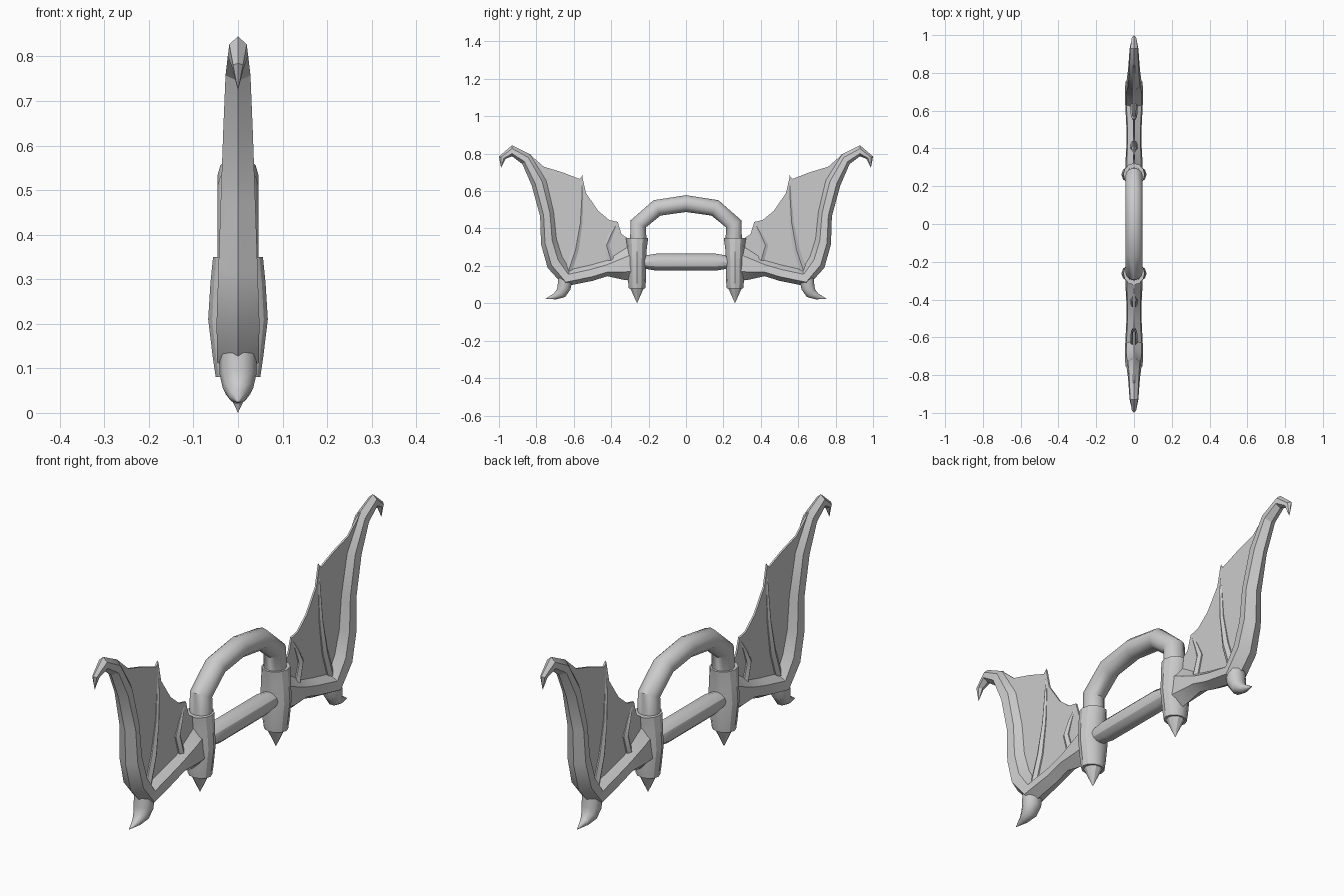
import bpy, bmesh
from math import cos, sin, pi, radians
from mathutils import Vector

cube = bpy.data.objects.get("Cube")
if cube:
    bpy.data.objects.remove(cube, do_unlink=True)

grey = bpy.data.materials.new("matte grey")
grey.use_nodes = True
colour = (0.6, 0.6, 0.6, 1)
grey.diffuse_color = colour
grey.node_tree.nodes["Principled BSDF"].inputs["Base Color"].default_value = colour


def finish(name, bm, mirror=True, angle=30):
    """Turn a bmesh into a shaded object, mirrored from back to front."""
    bmesh.ops.recalc_face_normals(bm, faces=bm.faces)
    mesh = bpy.data.meshes.new(name)
    bm.to_mesh(mesh)
    bm.free()
    mesh.materials.append(grey)
    obj = bpy.data.objects.new(name, mesh)
    bpy.context.collection.objects.link(obj)
    bpy.ops.object.select_all(action='DESELECT')
    obj.select_set(True)
    bpy.context.view_layer.objects.active = obj
    bpy.ops.object.shade_smooth_by_angle(angle=radians(angle))
    if mirror:
        mod = obj.modifiers.new("mirror", 'MIRROR')
        mod.use_axis = (False, True, False)
        mod.use_mirror_merge = False
    return obj


def loft(name, rings, mirror=True, angle=30):
    """Skin a list of equal rings and cap both ends."""
    bm = bmesh.new()
    loops = [[bm.verts.new(p) for p in ring] for ring in rings]
    n = len(loops[0])
    for a, b in zip(loops, loops[1:]):
        for i in range(n):
            j = (i + 1) % n
            bm.faces.new((a[i], a[j], b[j], b[i]))
    bm.faces.new(loops[0])
    bm.faces.new(loops[-1])
    bmesh.ops.remove_doubles(bm, verts=bm.verts, dist=0.0005)
    return finish(name, bm, mirror, angle)


def tube(name, path, sides=12, mirror=True, angle=30):
    """Tube in the YZ plane; path holds (y, z, x radius, in-plane radius)."""
    pts = [Vector((0, p[0], p[1])) for p in path]
    rings = []
    for i, p in enumerate(path):
        before = pts[i] - pts[i - 1] if i else Vector()
        after = pts[i + 1] - pts[i] if i + 1 < len(pts) else Vector()
        t = (before.normalized() + after.normalized()).normalized()
        side = Vector((0, -t.z, t.y))
        rings.append([pts[i] + Vector((p[2] * cos(a), 0, 0)) + side * p[3] * sin(a)
                      for a in (2 * pi * k / sides for k in range(sides))])
    return loft(name, rings, mirror, angle)


# Arched handle
half = [(0.255, 0.30), (0.255, 0.425), (0.155, 0.51)]
arch = half + [(0, 0.533)] + [(-y, z) for y, z in reversed(half)]
tube("arched_handle", [(y, z, 0.046, 0.045) for y, z in arch], mirror=False, angle=40)

# Crossbar with slightly narrowed ends
tube("crossbar", [(-0.25, 0.22, 0.035, 0.03), (-0.16, 0.22, 0.045, 0.045),
                  (0.16, 0.22, 0.045, 0.045), (0.25, 0.22, 0.035, 0.03)], mirror=False)

# Barrel posts and the spikes below them
POST = 0.262
tube("posts", [(POST, z, rx, ry) for z, rx, ry in (
    (0.08, 0.05, 0.044), (0.12, 0.056, 0.048), (0.21, 0.067, 0.05),
    (0.29, 0.062, 0.052), (0.35, 0.056, 0.06))])
tube("post_spikes", [(POST, 0.085, 0.04, 0.04), (POST, 0, 0.0001, 0.0001)], sides=10)

# Wing frames: outer point, inner point, half width
sections = [
    ((0.28, 0.12), (0.28, 0.33), 0.045),
    ((0.33, 0.125), (0.33, 0.295), 0.045),
    ((0.42, 0.145), (0.43, 0.23), 0.04),
    ((0.50, 0.12), (0.51, 0.208), 0.04),
    ((0.65, 0.09), (0.62, 0.183), 0.047),
    ((0.74, 0.19), (0.66, 0.25), 0.048),
    ((0.775, 0.315), (0.69, 0.345), 0.044),
    ((0.78, 0.465), (0.705, 0.49), 0.039),
    ((0.825, 0.63), (0.745, 0.66), 0.033),
    ((0.875, 0.745), (0.83, 0.795), 0.028),
    ((0.93, 0.786), (0.93, 0.845), 0.023),
    ((0.965, 0.772), (1.0, 0.785), 0.013),
    ((0.988, 0.725), (0.989, 0.725), 0.0005),
]
profile = [(0, 0), (1, 0.25), (0.85, 0.7), (0, 1), (-0.85, 0.7), (-1, 0.25)]
rings = []
for outer, inner, width in sections:
    a, b = Vector((0, *outer)), Vector((0, *inner))
    rings.append([a.lerp(b, f) + Vector((width * x, 0, 0)) for x, f in profile])
loft("wing_frames", rings, angle=25)

# Thin scalloped membranes, their lower edge buried in the frame
top_edge = [(0.84, 0.80), (0.76, 0.73), (0.66, 0.70), (0.57, 0.665), (0.555, 0.68),
            (0.535, 0.59), (0.47, 0.495), (0.41, 0.445), (0.365, 0.435),
            (0.345, 0.37), (0.30, 0.34)]
buried = [Vector(o).lerp(Vector(i), 0.7) for o, i, w in sections[:10]]
bm = bmesh.new()
face = bm.faces.new([bm.verts.new((-0.004, y, z)) for y, z in top_edge + [tuple(v) for v in buried]])
moved = bmesh.ops.extrude_face_region(bm, geom=[face], use_keep_orig=True)["geom"]
bmesh.ops.translate(bm, vec=(0.008, 0, 0),
                    verts=[g for g in moved if isinstance(g, bmesh.types.BMVert)])
bmesh.ops.triangulate(bm, faces=bm.faces)
finish("wing_membranes", bm)

# Raised finger ribs on the membranes
tube("long_ribs", [(0.63, 0.17, 0.02, 0.022), (0.59, 0.29, 0.019, 0.02),
                   (0.565, 0.43, 0.015, 0.013), (0.557, 0.56, 0.01, 0.009),
                   (0.555, 0.685, 0.001, 0.001)], sides=6)
tube("short_ribs", [(0.395, 0.21, 0.02, 0.02), (0.425, 0.31, 0.018, 0.018),
                    (0.40, 0.37, 0.013, 0.012), (0.365, 0.435, 0.001, 0.001)], sides=6)

# Hooked claws beneath the frame corners
tube("corner_claws", [(0.645, 0.13, 0.042, 0.04), (0.652, 0.085, 0.041, 0.038),
                      (0.668, 0.055, 0.034, 0.032), (0.70, 0.037, 0.02, 0.018),
                      (0.75, 0.024, 0.001, 0.001)], sides=10, angle=40)
